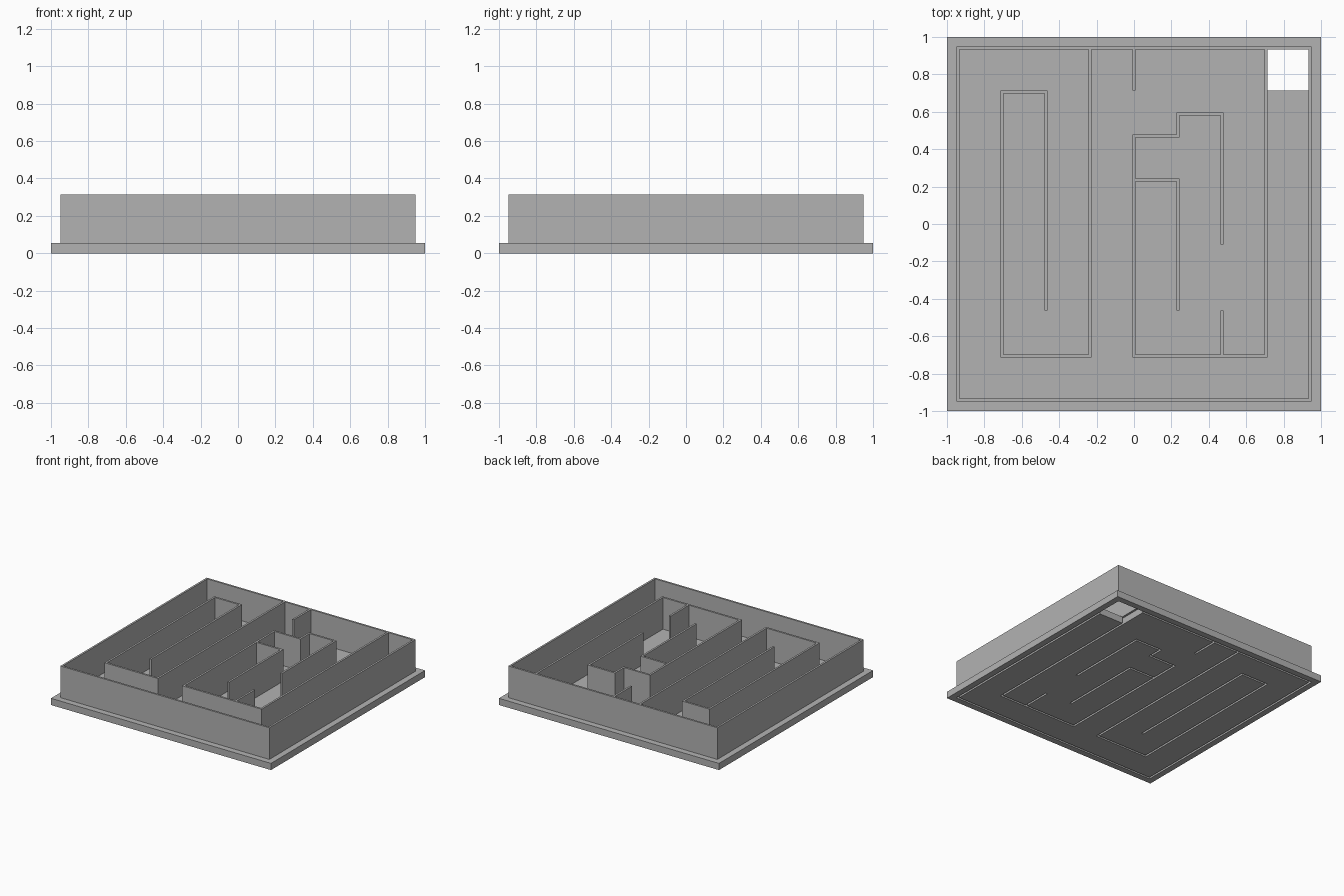
import bpy
import bmesh

# Remove the default cube
cube = bpy.data.objects.get("Cube")
if cube:
    bpy.data.objects.remove(cube, do_unlink=True)

CELL = 0.2355      # maze grid pitch
HALF = 0.008       # half wall thickness
FLOOR_TOP = 0.055
WALL_TOP = 0.315

grey = bpy.data.materials.new("plain_grey")
grey.use_nodes = True
colour = (0.45, 0.45, 0.45, 1)
grey.diffuse_color = colour
grey.node_tree.nodes["Principled BSDF"].inputs["Base Color"].default_value = colour

# Wall centre lines as paths of grid points
paths = [
    [(-4, -4), (4, -4), (4, 4), (-4, 4), (-4, -4)],          # outer wall
    [(-1, 4), (-1, -3), (-3, -3), (-3, 3), (-2, 3), (-2, -2)],
    [(0, 4), (0, 3)],
    [(3, 4), (3, -3), (0, -3), (0, 2), (1, 2), (1, 2.5), (2, 2.5), (2, -0.5)],
    [(0, 1), (1, 1), (1, -2)],
    [(2, -3), (2, -2)],
]
open_ends = {(-2, -2), (0, 3), (2, -0.5), (1, -2)}           # ends trimmed back


def wall_rect(a, b):
    """Footprint rectangle of one straight wall run."""
    trim_y = 2 * HALF if b in open_ends else 0
    xs = sorted((a[0] * CELL, b[0] * CELL))
    ys = sorted((a[1] * CELL, b[1] * CELL))
    return (xs[0] - HALF, ys[0] - HALF + trim_y, xs[1] + HALF, ys[1] + HALF)


walls = [wall_rect(a, b) for p in paths for a, b in zip(p, p[1:])]
hole = (3 * CELL + HALF, 3 * CELL + HALF, 4 * CELL - HALF, 4 * CELL - HALF)
plate = (-1, -1, 1, 1)


def cuts(axis):
    rects = walls + [hole, plate]
    return sorted({round(r[i], 4) for r in rects for i in (axis, axis + 2)})


def inside(rects, x, y):
    return any(r[0] < x < r[2] and r[1] < y < r[3] for r in rects)


def extrude_plan(name, keep, z0, z1):
    """Fill every plan cell chosen by keep(x, y) and extrude it upwards."""
    bm = bmesh.new()
    xs, ys = cuts(0), cuts(1)
    grid = [[bm.verts.new((x, y, z0)) for y in ys] for x in xs]
    for i in range(len(xs) - 1):
        for j in range(len(ys) - 1):
            if keep((xs[i] + xs[i + 1]) / 2, (ys[j] + ys[j + 1]) / 2):
                bm.faces.new((grid[i][j], grid[i + 1][j],
                              grid[i + 1][j + 1], grid[i][j + 1]))
    loose = [v for v in bm.verts if not v.link_faces]
    bmesh.ops.delete(bm, geom=loose, context='VERTS')
    out = bmesh.ops.extrude_face_region(bm, geom=bm.faces[:], use_keep_orig=True)
    top = [g for g in out["geom"] if isinstance(g, bmesh.types.BMVert)]
    bmesh.ops.translate(bm, verts=top, vec=(0, 0, z1 - z0))
    bmesh.ops.recalc_face_normals(bm, faces=bm.faces[:])
    mesh = bpy.data.meshes.new(name)
    bm.to_mesh(mesh)
    bm.free()
    mesh.materials.append(grey)
    obj = bpy.data.objects.new(name, mesh)
    bpy.context.collection.objects.link(obj)
    return obj


# Base plate with wall slots and the square corner hole
extrude_plan("base_plate", lambda x, y: not inside(walls + [hole], x, y), 0, FLOOR_TOP)

# Thin maze walls standing on the plate
extrude_plan("maze_walls", lambda x, y: inside(walls, x, y), FLOOR_TOP, WALL_TOP)
